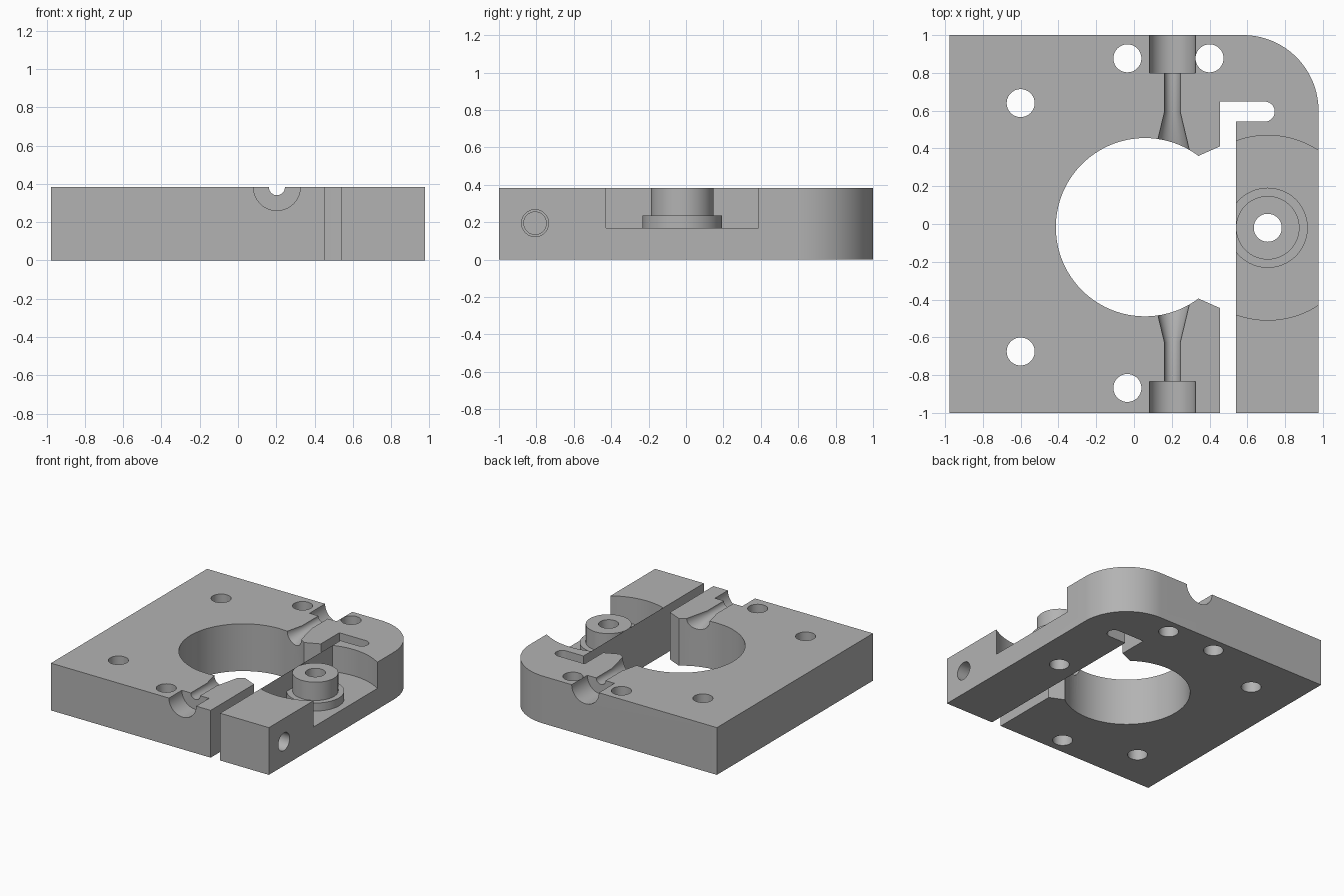
import bpy, bmesh
from math import cos, sin, pi, radians
from mathutils import Matrix, Vector

cube = bpy.data.objects.get("Cube")
if cube:
    bpy.data.objects.remove(cube, do_unlink=True)

TOP, HALF, MID = 0.383, 0.977, -0.017
SLOT_L, SLOT_R = 0.455, 0.54
BOSS = (0.708, -0.02)

grey = bpy.data.materials.new("machined grey")
grey.use_nodes = True
COLOUR = (0.45, 0.45, 0.45, 1)
grey.diffuse_color = COLOUR
grey.node_tree.nodes["Principled BSDF"].inputs["Base Color"].default_value = COLOUR


def finish(name, bm):
    bmesh.ops.recalc_face_normals(bm, faces=bm.faces)
    mesh = bpy.data.meshes.new(name)
    bm.to_mesh(mesh)
    bm.free()
    obj = bpy.data.objects.new(name, mesh)
    bpy.context.collection.objects.link(obj)
    mesh.materials.append(grey)
    return obj


def arc(cx, cy, r, start, end, n=32):
    angles = [radians(start + (end - start) * i / n) for i in range(n + 1)]
    return [(cx + r * cos(a), cy + r * sin(a)) for a in angles]


def prism(name, outline, z0, z1):
    bm = bmesh.new()
    face = bm.faces.new([bm.verts.new((x, y, z0)) for x, y in outline])
    top = bmesh.ops.extrude_face_region(bm, geom=[face])["geom"]
    verts = [v for v in top if isinstance(v, bmesh.types.BMVert)]
    bmesh.ops.translate(bm, verts=verts, vec=(0, 0, z1 - z0))
    return finish(name, bm)


def lathe(name, profile, origin=(0, 0, 0), axis=(0, 0, 1), n=96):
    """Closed solid of revolution from (radius, distance along axis) pairs."""
    bm = bmesh.new()
    rings = [[bm.verts.new((r * cos(2 * pi * i / n), r * sin(2 * pi * i / n), d))
              for i in range(n)] for r, d in profile]
    for a, b in zip(rings, rings[1:]):
        for i in range(n):
            j = (i + 1) % n
            bm.faces.new((a[i], a[j], b[j], b[i]))
    bm.faces.new(rings[0])
    bm.faces.new(rings[-1])
    turn = Vector((0, 0, 1)).rotation_difference(Vector(axis)).to_matrix().to_4x4()
    bm.transform(Matrix.Translation(origin) @ turn)
    return finish(name, bm)


def boolean(target, other, operation="DIFFERENCE"):
    mod = target.modifiers.new(other.name, "BOOLEAN")
    mod.operation, mod.solver, mod.object = operation, "EXACT", other
    bpy.ops.object.select_all(action="DESELECT")
    bpy.context.view_layer.objects.active = target
    target.select_set(True)
    bpy.ops.object.modifier_apply(modifier=mod.name)
    bpy.data.objects.remove(other, do_unlink=True)


# Plate with one rounded corner
plate = prism("clamp_plate", [(-HALF, 1), (-HALF, -1), (HALF, -1)]
              + arc(HALF - 0.4, 0.6, 0.4, 0, 90), 0, TOP)

# Round pocket in the clamping arm
pocket = [(x, y) for x, y in arc(*BOSS, 0.489, -110, 110, 96)]
boolean(plate, prism("arm_pocket", pocket, 0.17, 0.6))

# Stepped boss standing in the pocket
boolean(plate, lathe("boss", [(0.212, 0.1), (0.212, 0.235), (0.168, 0.235), (0.168, TOP)],
                     (*BOSS, 0)), "UNION")

# Main bore, then the slit with its splayed mouth and side branch
boolean(plate, lathe("main_bore", [(0.472, -0.2), (0.472, 0.6)], (0.058, MID, 0)))
mouth = [(0.34, 0.377), (SLOT_L, 0.428)]
outline = ([(SLOT_L, 0.648), (SLOT_L, MID + mouth[1][1]), (mouth[0][0], MID + mouth[0][1]),
            (mouth[0][0], MID - mouth[0][1]), (SLOT_L, MID - mouth[1][1]),
            (SLOT_L, -1.2), (SLOT_R, -1.2), (SLOT_R, 0.542)]
           + arc(0.692, 0.595, 0.053, -90, 90))
boolean(plate, prism("slit", outline, -0.2, 0.6))

# Vertical bolt holes, including the one through the boss
for x, y in [(-0.6, 0.64), (-0.6, -0.675), (-0.035, 0.877), (0.4, 0.877),
             (-0.035, -0.868), BOSS]:
    boolean(plate, lathe("bolt_hole", [(0.074, -0.2), (0.074, 0.6)], (x, y, 0)))

# Half-open stepped channels at the back and front
for side, step in ((1, 0.8), (-1, 0.835)):
    neck = 0.61 + side * MID
    profile = [(0.122, 1.2), (0.122, step), (0.042, step), (0.042, neck),
               (0.098, neck - 0.235)]
    boolean(plate, lathe("channel", profile, (0.203, 0, TOP), (0, side, 0)))

# Clamp screw hole, narrower beyond the slit
boolean(plate, lathe("screw_hole", [(0.072, 1.2), (0.072, 0.5), (0.06, 0.5), (0.06, 0.15)],
                     (0, -0.807, 0.195), (1, 0, 0)))

bpy.ops.object.select_all(action="DESELECT")
plate.select_set(True)
bpy.context.view_layer.objects.active = plate
bpy.ops.object.shade_smooth_by_angle(angle=radians(25))
